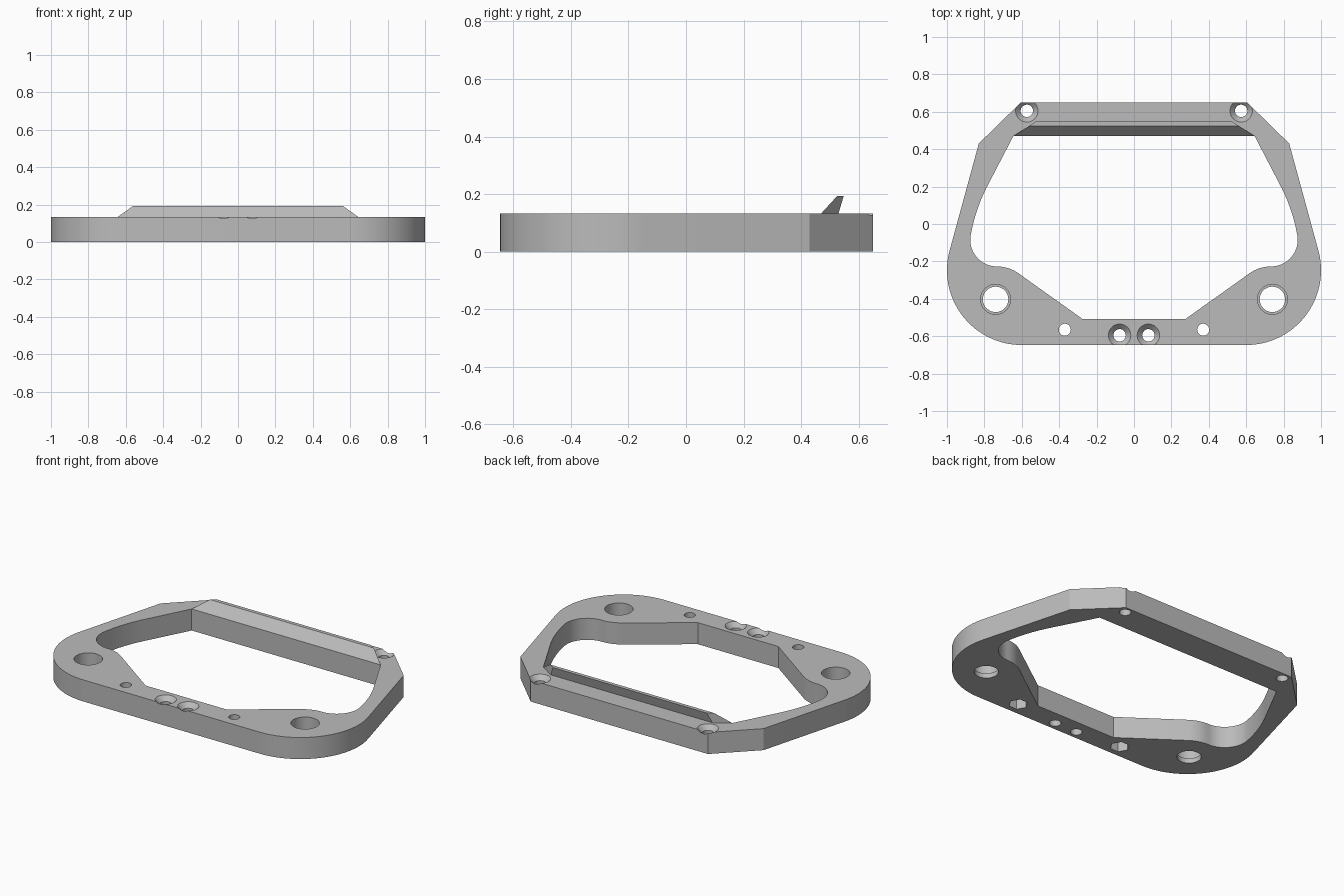
import bpy
import bmesh
from math import cos, sin, radians, tau

if "Cube" in bpy.data.objects:
    bpy.data.objects.remove(bpy.data.objects["Cube"], do_unlink=True)

HEIGHT = 0.133

grey = bpy.data.materials.new("plain grey")
grey.use_nodes = True
grey.diffuse_color = (0.5, 0.5, 0.5, 1)
grey.node_tree.nodes["Principled BSDF"].inputs["Base Color"].default_value = (0.5, 0.5, 0.5, 1)


def arc(cx, cy, r, start, end, n=20):
    angles = [radians(start + (end - start) * i / n) for i in range(n + 1)]
    return [(cx + r * cos(a), cy + r * sin(a)) for a in angles]


def mirrored(half):
    return half + [(-x, y) for x, y in reversed(half)]


def loft(name, rings):
    """Closed solid through a stack of rings with equal point counts."""
    bm = bmesh.new()
    loops = [[bm.verts.new(p) for p in ring] for ring in rings]
    n = len(loops[0])
    for low, high in zip(loops, loops[1:]):
        for i in range(n):
            j = (i + 1) % n
            bm.faces.new((low[i], low[j], high[j], high[i]))
    bm.faces.new(loops[0][::-1])
    bm.faces.new(loops[-1])
    bmesh.ops.recalc_face_normals(bm, faces=bm.faces)
    mesh = bpy.data.meshes.new(name)
    bm.to_mesh(mesh)
    bm.free()
    mesh.materials.append(grey)
    obj = bpy.data.objects.new(name, mesh)
    bpy.context.collection.objects.link(obj)
    return obj


def prism(name, outline, z0, z1):
    return loft(name, [[(x, y, z) for x, y in outline] for z in (z0, z1)])


def turned(name, x, y, profile, sides=40):
    return loft(name, [[(x + r * cos(tau * i / sides), y + r * sin(tau * i / sides), z)
                        for i in range(sides)] for r, z in profile])


def activate(obj):
    bpy.ops.object.select_all(action='DESELECT')
    obj.select_set(True)
    bpy.context.view_layer.objects.active = obj


def cut(obj, cutter):
    cutter.hide_render = True
    activate(obj)
    mod = obj.modifiers.new("cut", 'BOOLEAN')
    mod.operation = 'DIFFERENCE'
    mod.solver = 'EXACT'
    mod.object = cutter
    bpy.ops.object.modifier_apply(modifier=mod.name)
    bpy.data.objects.remove(cutter, do_unlink=True)


# Frame plate and its central opening
outer = [(0.605, 0.65), (0.83, 0.43)] + arc(0.6, -0.247, 0.4, 15.5, -90, 32)
frame = prism("frame", mirrored(outer), 0, HEIGHT)

inner = ([(0.645, 0.47)] + arc(-0.033, -0.22, 0.92, 26.6, 10, 10)
         + arc(0.733, -0.085, 0.142, 4, -90, 20)
         + arc(0.733, -0.427, 0.2, 95, 125, 8) + [(0.275, -0.508)])
cut(frame, prism("opening", mirrored(inner), -0.1, 0.3))

# Holes, the same on both sides
countersink = [(0.033, -0.1), (0.033, 0.105), (0.06, HEIGHT), (0.06, 0.3)]
stepped = [(0.068, -0.1), (0.068, 0.03), (0.08, 0.03), (0.08, 0.3)]
for side in (-1, 1):
    cut(frame, turned("large_hole", side * 0.74, -0.403, stepped))
    cut(frame, turned("bolt_hole", side * 0.37, -0.565, [(0.032, -0.1), (0.032, 0.3)]))
    cut(frame, turned("nut_pocket", side * 0.37, -0.565, [(0.055, -0.1), (0.055, 0.06)], 6))
    cut(frame, turned("front_screw", side * 0.077, -0.595, countersink))
    cut(frame, turned("back_screw", side * 0.573, 0.605, countersink))

# Slanted lip along the back bar, its ends trimmed on a diagonal
section = [(0.47, HEIGHT), (0.525, 0.193), (0.548, 0.193), (0.53, HEIGHT)]
lip = loft("lip", [[(side * (0.645 - 1.55 * (y - 0.47)), y, z) for y, z in section]
                   for side in (-1, 1)])

for obj in (frame, lip):
    activate(obj)
    bpy.ops.object.shade_smooth_by_angle(angle=radians(20))
